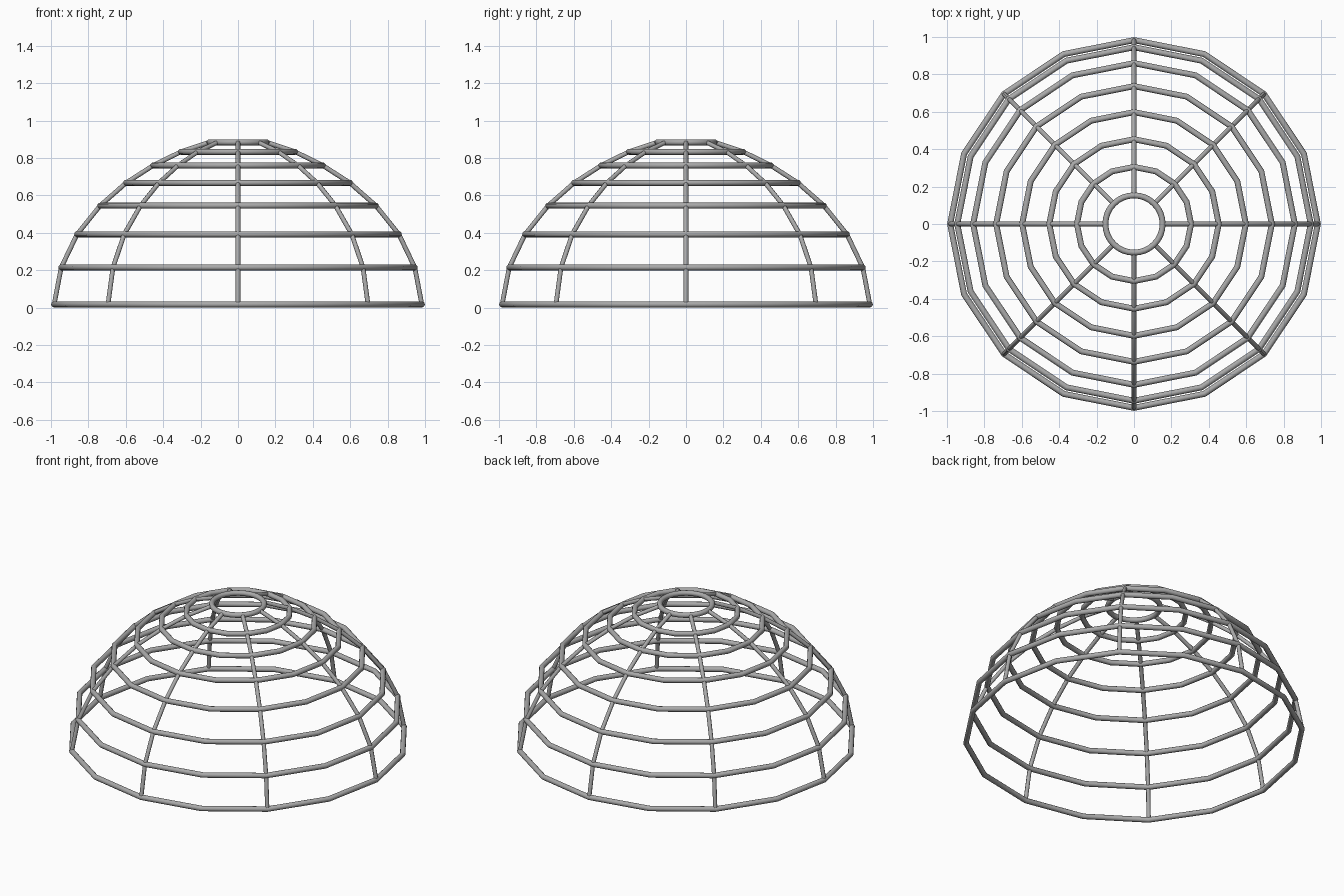
import bpy, math
from mathutils import Vector

cube = bpy.data.objects.get("Cube")
if cube:
    bpy.data.objects.remove(cube, do_unlink=True)

steel = bpy.data.materials.new("grey steel")
steel.use_nodes = True
GREY = (0.4, 0.4, 0.4, 1)
steel.diffuse_color = GREY
steel.node_tree.nodes["Principled BSDF"].inputs["Base Color"].default_value = GREY

# Dome profile: radius and height of each hoop's centre line
PROFILE = [(0.983, 0.017), (0.945, 0.215), (0.86, 0.392), (0.737, 0.545),
           (0.598, 0.667), (0.453, 0.76), (0.305, 0.833), (0.153, 0.884)]
HOOP_TUBE = 0.016
RIB_TUBE = 0.0125


def finish(obj, name):
    obj.name = name
    obj.data.materials.append(steel)
    bpy.ops.object.shade_smooth_by_angle(angle=math.radians(50))


# Horizontal hoops: sixteen straight runs each, with a rounder crown
for i, (radius, height) in enumerate(PROFILE):
    crown = i == len(PROFILE) - 1
    bpy.ops.mesh.primitive_torus_add(
        major_radius=radius, minor_radius=HOOP_TUBE,
        major_segments=32 if crown else 16, minor_segments=12,
        location=(0, 0, height))
    finish(bpy.context.object, "crown_hoop" if crown else f"hoop_{i + 1}")

# Eight ribs, bent where they cross the hoops
for k in range(8):
    angle = k * math.pi / 4
    curve = bpy.data.curves.new("rib", "CURVE")
    curve.dimensions = "3D"
    curve.bevel_depth = RIB_TUBE
    curve.bevel_resolution = 2
    curve.use_fill_caps = True
    spline = curve.splines.new("POLY")
    spline.points.add(len(PROFILE) - 1)
    for point, (radius, height) in zip(spline.points, PROFILE):
        point.co = (radius * math.cos(angle), radius * math.sin(angle), height, 1)
    rib = bpy.data.objects.new("rib", curve)
    bpy.context.collection.objects.link(rib)
    bpy.ops.object.select_all(action="DESELECT")
    rib.select_set(True)
    bpy.context.view_layer.objects.active = rib
    bpy.ops.object.convert(target="MESH")
    finish(bpy.context.object, f"rib_{k + 1}")
